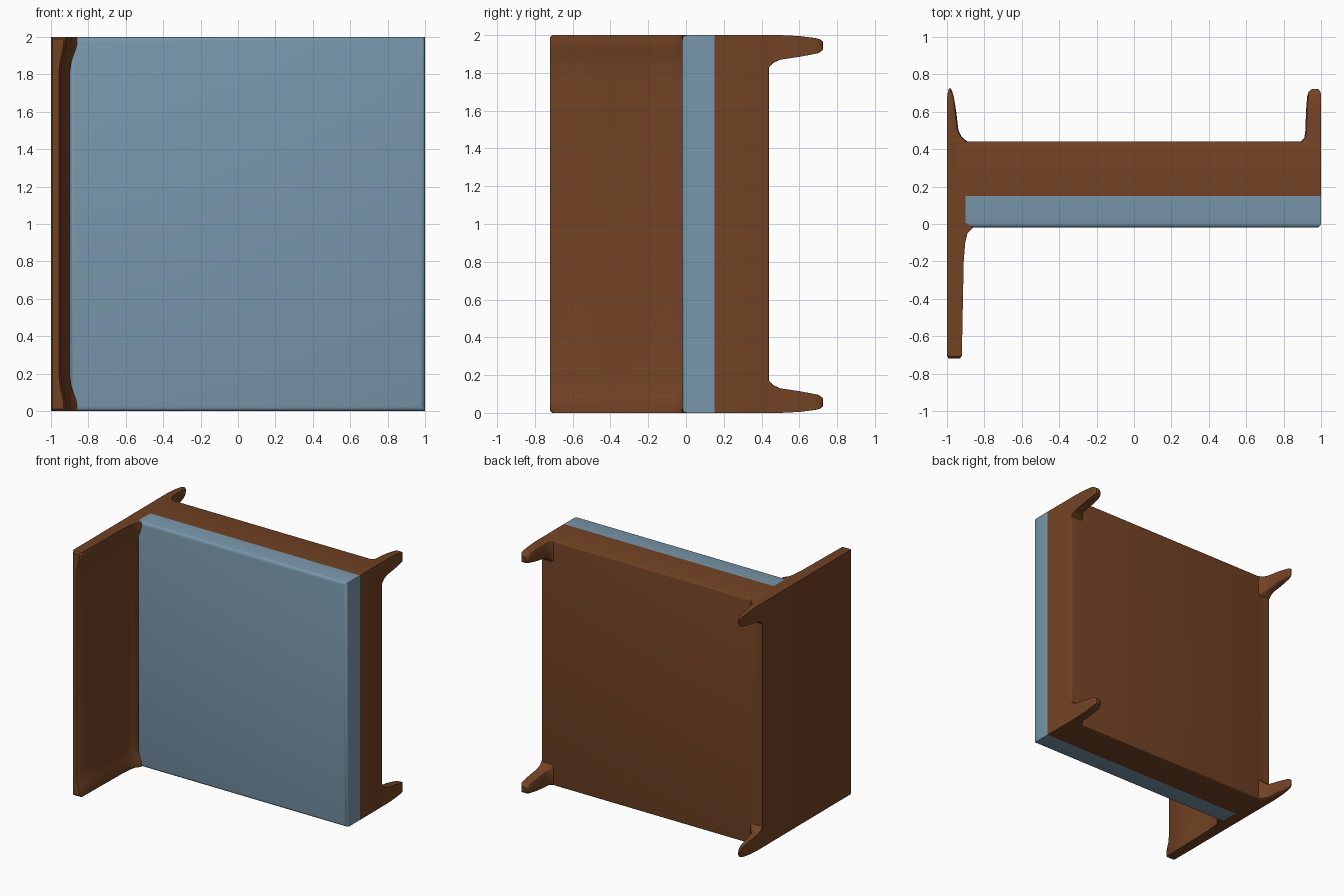
import bpy, bmesh

if "Cube" in bpy.data.objects:
    bpy.data.objects.remove(bpy.data.objects["Cube"])

def material(name, rgb):
    m = bpy.data.materials.new(name)
    m.diffuse_color = (*rgb, 1)
    m.use_nodes = True
    m.node_tree.nodes["Principled BSDF"].inputs["Base Color"].default_value = m.diffuse_color
    return m

WOOD = material("brown wood", (0.17, 0.055, 0.018))
FABRIC = material("blue fabric", (0.19, 0.31, 0.41))

def finish(name, bm, mat, angle=0.7):
    bmesh.ops.recalc_face_normals(bm, faces=bm.faces[:])
    me = bpy.data.meshes.new(name)
    bm.to_mesh(me)
    bm.free()
    me.materials.append(mat)
    ob = bpy.data.objects.new(name, me)
    bpy.context.collection.objects.link(ob)
    bpy.ops.object.select_all(action='DESELECT')
    ob.select_set(True)
    bpy.context.view_layer.objects.active = ob
    bpy.ops.object.shade_smooth_by_angle(angle=angle)
    return ob

def box(name, lo, hi, mat, bevel_y, radius):
    """Box with the rim of the face at y = bevel_y rounded."""
    bm = bmesh.new()
    bmesh.ops.create_cube(bm, size=1)
    for v in bm.verts:
        v.co = [lo[i] if v.co[i] < 0 else hi[i] for i in range(3)]
    rim = [e for e in bm.edges if all(abs(v.co.y - bevel_y) < 1e-4 for v in e.verts)]
    bmesh.ops.bevel(bm, geom=rim, offset=radius, segments=3, profile=0.5, affect='EDGES')
    return finish(name, bm, mat)

def loft(name, rings, mat):
    """Skin a list of equal-length point rings and cap both ends."""
    bm = bmesh.new()
    rows = [[bm.verts.new(p) for p in ring] for ring in rings]
    n = len(rows[0])
    for a, b in zip(rows, rows[1:]):
        for i in range(n):
            j = (i + 1) % n
            bm.faces.new((a[i], a[j], b[j], b[i]))
    bm.faces.new(rows[0])
    bm.faces.new(rows[-1])
    return finish(name, bm, mat)

# Seat: wooden frame with the cushion on its front face
box("seat_frame", (-0.95, 0.15, 0), (1, 0.44, 2), WOOD, 0.44, 0.012)
box("seat_cushion", (-0.90, -0.02, 0), (1, 0.15, 2), FABRIC, -0.02, 0.025)

# Backrest: thin panel, thicker along both z edges, with a fillet at the seat
def back_section(z, flare, inset=0.0):
    t = 0.055 + 0.025 * flare          # panel thickness
    f = 0.10 + 0.04 * flare            # fillet reach
    pts = [(0.0, 0.44), (0.0, -0.70), (0.01, -0.72), (t - 0.012, -0.72), (t, -0.705),
           (t + 0.005, -0.45), (t + 0.01, -0.20), (t + 0.018, -0.10),
           (t + 0.03, -0.05), (f, -0.02), (0.10, 0.01), (0.10, 0.44)]
    return [(-1 + x, min(max(y, -0.72 + inset), 0.44), z) for x, y in pts]

half = [(0.0, 1, 0.012), (0.012, 1, 0), (0.05, 0.95, 0), (0.09, 0.6, 0),
        (0.13, 0.25, 0), (0.19, 0, 0)]
sections = half + [(2 - z, f, i) for z, f, i in reversed(half)]
loft("backrest", [back_section(*s) for s in sections], WOOD)

# Legs: rounded sections tapering towards +y, set in the four corners
def leg(name, sx, top, steps):
    rings = []
    for y, x0, x1, z0, z1 in steps:    # distances inward from the corner
        cx, cz = min(0.02, (x1 - x0) / 3), min(0.02, (z1 - z0) / 3)
        pts = [(x0, z0), (x1 - cx, z0), (x1 - cx * 0.3, z0 + cz * 0.3), (x1, z0 + cz),
               (x1, z1 - cz), (x1 - cx * 0.3, z1 - cz * 0.3), (x1 - cx, z1), (x0, z1)]
        rings.append([(sx * (1 - x), y, 2 - z if top else z) for x, z in pts])
    loft(name, rings, WOOD)

# y, inner x, height, tip insets
BACK_LEG = [(0.42, 0, 0.13, 0, 0.19), (0.44, 0, 0.11, 0, 0.17), (0.465, 0, 0.08, 0, 0.145),
            (0.50, 0, 0.062, 0, 0.13), (0.60, 0, 0.05, 0.005, 0.115),
            (0.68, 0.002, 0.037, 0.015, 0.10), (0.71, 0.006, 0.028, 0.022, 0.09),
            (0.725, 0.011, 0.02, 0.035, 0.075)]
FRONT_LEG = [(0.42, 0, 0.13, 0, 0.19), (0.44, 0, 0.11, 0, 0.17), (0.46, 0, 0.09, 0, 0.145),
             (0.50, 0, 0.084, 0, 0.13), (0.60, 0, 0.081, 0.005, 0.115),
             (0.68, 0, 0.075, 0.015, 0.10), (0.705, 0.003, 0.068, 0.022, 0.095),
             (0.722, 0.015, 0.05, 0.035, 0.08)]
for top, side in ((False, "lower"), (True, "upper")):
    leg(f"back_leg_{side}", -1, top, BACK_LEG)
    leg(f"front_leg_{side}", 1, top, FRONT_LEG)
